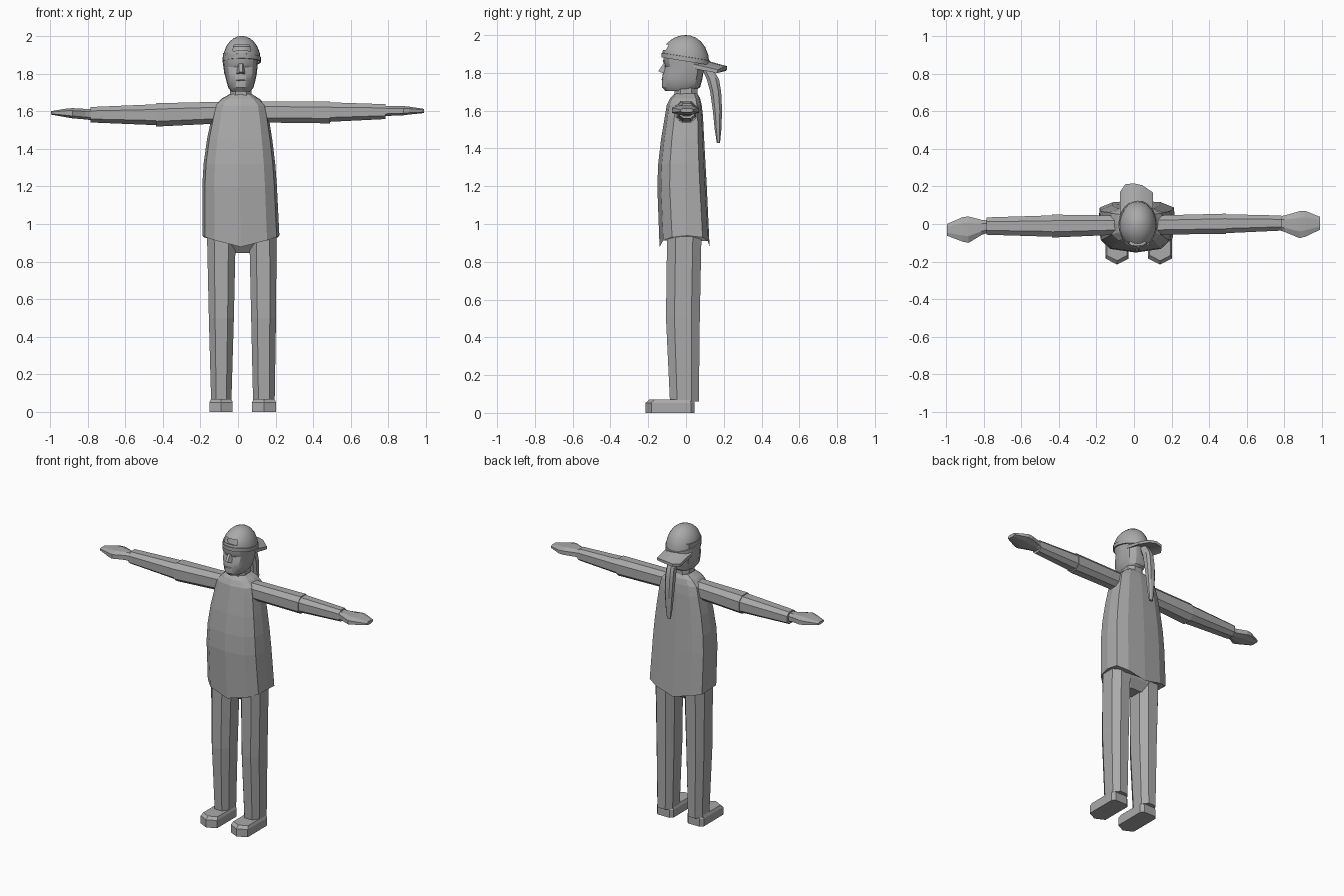
import bpy, bmesh, math
from mathutils import Vector

if "Cube" in bpy.data.objects:
    bpy.data.objects.remove(bpy.data.objects["Cube"])

grey = bpy.data.materials.new("plain grey")
grey.diffuse_color = (0.4, 0.4, 0.4, 1)
grey.use_nodes = True
grey.node_tree.nodes["Principled BSDF"].inputs["Base Color"].default_value = grey.diffuse_color


def finish(name, bm, smooth=None):
    bmesh.ops.recalc_face_normals(bm, faces=bm.faces)
    me = bpy.data.meshes.new(name)
    bm.to_mesh(me)
    bm.free()
    me.materials.append(grey)
    ob = bpy.data.objects.new(name, me)
    bpy.context.collection.objects.link(ob)
    if smooth:
        bpy.ops.object.select_all(action='DESELECT')
        ob.select_set(True)
        bpy.context.view_layer.objects.active = ob
        bpy.ops.object.shade_smooth_by_angle(angle=math.radians(smooth))
    return ob


def loft(name, rings, smooth=None):
    """Skin a list of equal-length point rings and cap both ends."""
    bm = bmesh.new()
    vs = [[bm.verts.new(p) for p in r] for r in rings]
    n = len(vs[0])
    for a, b in zip(vs, vs[1:]):
        for i in range(n):
            j = (i + 1) % n
            bm.faces.new((a[i], a[j], b[j], b[i]))
    bm.faces.new(vs[0])
    bm.faces.new(vs[-1])
    return finish(name, bm, smooth)


def section(shape, x0, x1, y0, y1):
    """Fit a unit outline into a rectangle."""
    cx, cy, rx, ry = (x0 + x1) / 2, (y0 + y1) / 2, (x1 - x0) / 2, (y1 - y0) / 2
    return [(cx + u * rx, cy + v * ry) for u, v in shape]


def mirrored(half):
    return half + [(-u, v) for u, v in reversed(half) if abs(u) > 1e-6]


def level(shape, z, *box):
    return [(x, y, z) for x, y in section(shape, *box)]


# Shirt: boxy twelve-sided tube whose hem dips at front and back
BODY = mirrored([(0, -1), (.68, -.85), (.93, -.5), (1, .1), (.96, .72), (.62, .93), (0, 1)])
rings = []
for z, *box in [(.94, -.19, .22, -.14, .125), (1.2, -.19, .207, -.152, .11),
                (1.32, -.183, .198, -.147, .103), (1.45, -.165, .182, -.132, .096),
                (1.57, -.14, .163, -.112, .09), (1.63, -.125, .15, -.102, .083),
                (1.665, -.09, .115, -.085, .075), (1.69, -.045, .075, -.06, .06)]:
    rings.append(level(BODY, z, *box))
rings[0] = [(x, y, .94 - .05 * (1 - abs(u)) - .012 * abs(v))
            for (x, y, z), (u, v) in zip(rings[0], BODY)]
loft("shirt", rings)

OCT = [(.5, -1), (1, -.5), (1, .5), (.5, 1), (-.5, 1), (-1, .5), (-1, -.5), (-.5, -1)]
loft("pelvis", [level(OCT, .845, -.06, .10, -.045, .045), level(OCT, .90, -.15, .185, -.09, .08),
                level(OCT, .99, -.16, .195, -.1, .08)])

# Legs and shoes
for side, top, knee, ankle, foot in [
        ("left", (-.165, -.012), (-.155, -.022), (-.143, -.035), (-.152, -.028)),
        ("right", (.06, .205), (.07, .202), (.08, .195), (.075, .202))]:
    loft(side + "_leg", [level(OCT, .06, *ankle, -.085, .068), level(OCT, .5, *knee, -.106, .073),
                         level(OCT, .95, *top, -.1, .082)])
    sole = [(0, -1), (1, -.76), (1, .85), (.7, 1), (-.7, 1), (-1, .85), (-1, -.76)]
    loft(side + "_shoe", [level(sole, 0, *foot, -.215, .045), level(sole, .052, *foot, -.215, .045),
                          level(sole, .07, foot[0] + .008, foot[1] - .008, -.195, .04)])

# Arms: sections run along x, each is (x, y0, y1, z0, z1)
ARM = [(-1, -.55), (-.45, -1), (.45, -1), (1, -.55), (1, .5), (.5, 1), (-.5, 1), (-1, .5)]


def limb(name, stations):
    loft(name, [[(x, y, z) for y, z in section(ARM, *b)] for x, *b in stations])


limb("left_upper_arm", [(-.09, -.057, .045, 1.535, 1.65), (-.435, -.072, .05, 1.518, 1.642)])
limb("left_forearm", [(-.425, -.068, .046, 1.525, 1.637), (-.785, -.057, .035, 1.54, 1.622)])
limb("left_hand", [(-.77, -.045, .02, 1.55, 1.612), (-.81, -.058, .022, 1.556, 1.612),
                   (-.88, -.10, .04, 1.562, 1.616), (-.91, -.094, .037, 1.567, 1.614),
                   (-.995, -.062, 0, 1.582, 1.6)])
limb("right_upper_arm", [(.10, -.057, .045, 1.54, 1.652), (.49, -.052, .055, 1.535, 1.652)])
limb("right_forearm", [(.48, -.049, .052, 1.543, 1.647), (.785, -.035, .045, 1.558, 1.637)])
limb("right_hand", [(.765, -.03, .04, 1.57, 1.628), (.8, -.042, .045, 1.575, 1.628),
                    (.88, -.075, .068, 1.578, 1.627), (.91, -.068, .07, 1.582, 1.624),
                    (.99, -.03, .038, 1.59, 1.612)])

# Neck and head
loft("neck", [level(OCT, 1.65, -.045, .075, -.06, .06), level(OCT, 1.76, -.04, .07, -.06, .06)])
HEAD = mirrored([(0, -1), (.35, -.95), (.72, -.72), (.95, -.3), (1, .2), (.85, .7), (.45, .96), (0, 1)])
loft("head", [level(HEAD, z, *b) for z, *b in [
    (1.705, -.035, .065, -.11, .05), (1.725, -.052, .082, -.127, .075), (1.765, -.063, .093, -.128, .086),
    (1.80, -.072, .1, -.122, .092), (1.835, -.078, .104, -.11, .094), (1.86, -.08, .106, -.121, .094),
    (1.91, -.08, .108, -.118, .094)]], 28)

# Nose wedge and lips
bm = bmesh.new()
p = [bm.verts.new(v) for v in [(.005, -.112, 1.86), (.025, -.112, 1.86), (-.012, -.11, 1.795),
                               (.042, -.11, 1.795), (.007, -.147, 1.808), (.023, -.147, 1.808)]]
for f in [(0, 1, 5, 4), (0, 4, 2), (1, 3, 5), (2, 4, 5, 3), (0, 2, 3, 1)]:
    bm.faces.new([p[i] for i in f])
finish("nose", bm)
loft("lips", [[(.015 + s * w, y, 1.765 + h) for y, h in [(-.118, -.007), (-.118 - d, 0), (-.118, .007)]]
              for s, w, d in [(-1, .025, .006), (0, 0, .016), (1, .025, .006)]])

# Backwards cap: tilted dome with an opening above the forehead
N, C, RX, RY = 24, Vector((.02, -.002)), .1, .125


def rim(y):
    return 1.873 - .16 * y


def dome(a, t, grow=0):
    x, y = C.x + (RX + grow) * math.cos(a) * math.cos(t), C.y + (RY + grow) * math.sin(a) * math.cos(t)
    base = rim(y)
    return (x, y, base + (2.0 + grow - base) * math.sin(t))


bm = bmesh.new()
rows = [[bm.verts.new(dome(2 * math.pi * i / N, math.radians(t))) for i in range(N)]
        for t in (0, 16, 34, 50, 64, 78)]
tip = bm.verts.new((C.x, C.y, 2.0))
for r, (a, b) in enumerate(zip(rows, rows[1:])):
    for i in range(N):
        if not (r == 1 and 16 <= i <= 19):
            j = (i + 1) % N
            bm.faces.new((a[i], a[j], b[j], b[i]))
for i in range(N):
    bm.faces.new((rows[-1][i], rows[-1][(i + 1) % N], tip))
bm.faces.new(rows[0])
finish("cap", bm, 35)
# Forehead filling the cap opening
loft("forehead", [level(HEAD, 1.89, -.06, .1, -.1, .09), level(HEAD, 1.945, -.045, .085, -.085, .08),
                  level(HEAD, 1.97, -.02, .06, -.05, .05)], 28)
# Cap band
bm = bmesh.new()
band = [[], [], [], []]
for i in range(N):
    a = 2 * math.pi * i / N
    for k, (g, dz) in enumerate([(-.006, -.012), (.003, -.012), (.003, .012), (-.006, .014)]):
        x, y, z = dome(a, 0, g)
        band[k].append(bm.verts.new((x, y, z + dz)))
for k in range(4):
    for i in range(N):
        j = (i + 1) % N
        bm.faces.new((band[k][i], band[k][j], band[(k + 1) % 4][j], band[(k + 1) % 4][i]))
finish("cap_band", bm, 35)

# Brim: curved slab sloping down behind the head
brim = []
for u, y0, y1 in [(-.075, .04, .17), (-.045, .07, .212), (0, .09, .216), (.045, .09, .206), (.1, .04, .168)]:
    drop = 4 * (u - .01) ** 2
    z0, z1 = rim(y0) - drop, 1.828 - drop * .6
    brim.append([(u, y0, z0 - .012), (u, y1, z1 - .01), (u, y1, z1 + .008), (u, y0, z0 + .012)])
loft("brim", brim, 35)

# Ponytail: each station is (z, half width, y0, y1)
loft("ponytail", [level(OCT, z, .008 - w, .008 + w, y0, y1) for z, w, y0, y1 in [
    (1.43, .012, .163, .18), (1.5, .02, .152, .187), (1.6, .027, .142, .191), (1.7, .03, .128, .186),
    (1.765, .028, .11, .175), (1.8, .024, .095, .155), (1.835, .018, .08, .13)]], 40)
